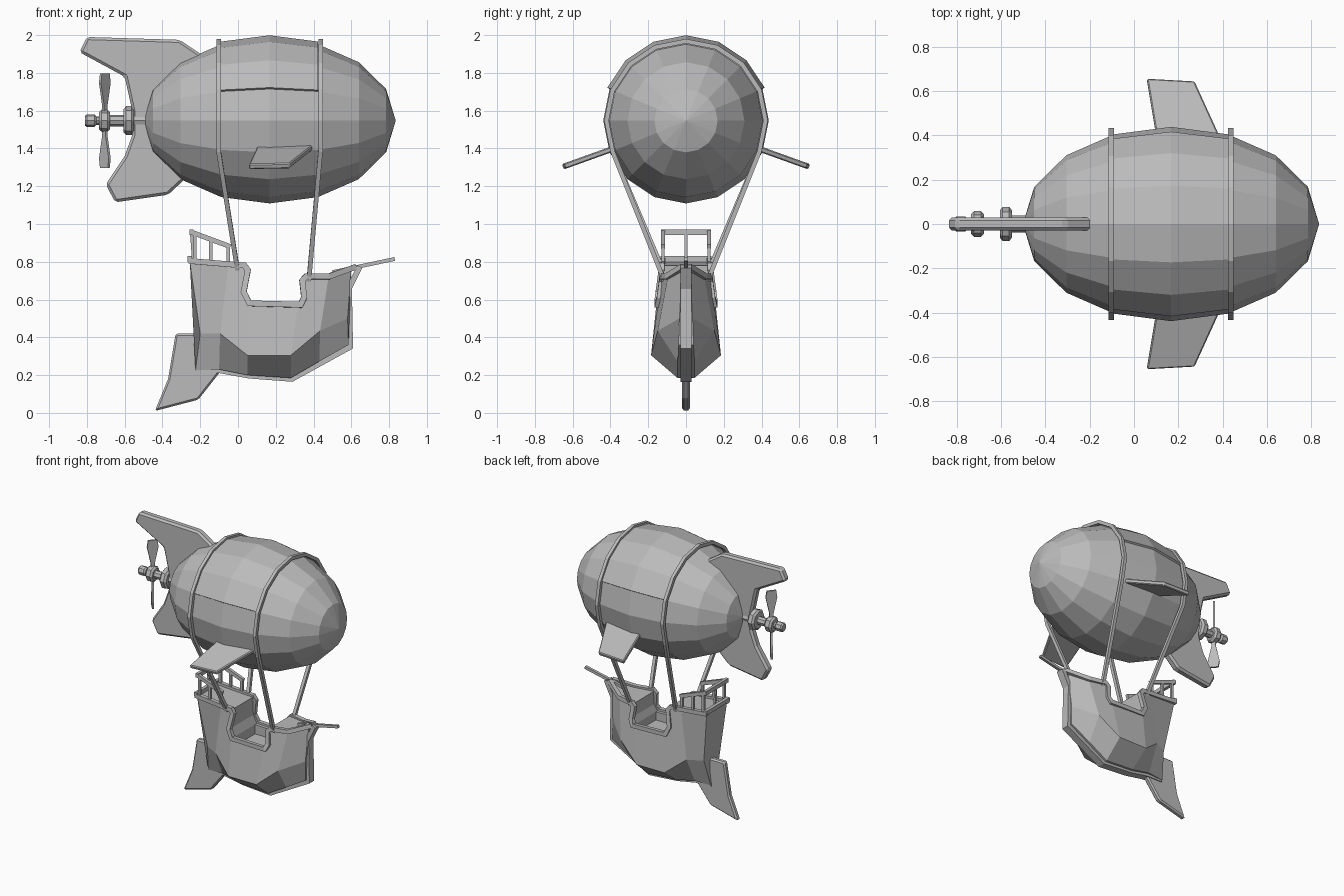
import bpy, bmesh
from math import sin, cos, pi, radians
from mathutils import Vector, Matrix

if "Cube" in bpy.data.objects:
    bpy.data.objects.remove(bpy.data.objects["Cube"])

grey = bpy.data.materials.new("plain_grey")
grey.use_nodes = True
COLOUR = (0.5, 0.5, 0.5, 1)
grey.diffuse_color = COLOUR
grey.node_tree.nodes["Principled BSDF"].inputs["Base Color"].default_value = COLOUR

AXIS_Z = 1.547      # height of the balloon axis
MID_X = 0.167       # middle of the balloon
LENGTH, RADIUS = 0.668, 0.438


def finish(name, bm, bevel=0):
    bmesh.ops.recalc_face_normals(bm, faces=bm.faces)
    mesh = bpy.data.meshes.new(name)
    bm.to_mesh(mesh)
    bm.free()
    mesh.materials.append(grey)
    ob = bpy.data.objects.new(name, mesh)
    bpy.context.collection.objects.link(ob)
    if bevel:
        mod = ob.modifiers.new("bevel", "BEVEL")
        mod.width, mod.segments, mod.limit_method = bevel, 1, "ANGLE"
    return ob


def loft(name, rings, bevel=0):
    """Closed skin through rings of equal point count."""
    bm = bmesh.new()
    loops = [[bm.verts.new(p) for p in ring] for ring in rings]
    n = len(loops[0])
    for a, b in zip(loops, loops[1:]):
        for i in range(n):
            j = (i + 1) % n
            bm.faces.new((a[i], a[j], b[j], b[i]))
    bm.faces.new(loops[0])
    bm.faces.new(loops[-1])
    bmesh.ops.remove_doubles(bm, verts=bm.verts, dist=0.0001)
    return finish(name, bm, bevel)


def revolve(name, profile, sides):
    """Turn an (x, radius) profile around the balloon axis."""
    return loft(name, [[(x, r * sin(2 * pi * i / sides), AXIS_Z + r * cos(2 * pi * i / sides))
                        for i in range(sides)] for x, r in profile])


def slab(name, points, offset, bevel=0):
    """Flat outline given thickness both ways along offset."""
    off = Vector(offset)
    return loft(name, [[Vector(p) - off for p in points], [Vector(p) + off for p in points]], bevel)


def plate(name, outline, half, bevel=0):
    return slab(name, [(x, 0, z) for x, z in outline], (0, half, 0), bevel)


def beam(name, path, width, height, side=(0, 1, 0)):
    """Rectangular bar along a path; width runs along side."""
    pts = [Vector(p) for p in path]
    rings = []
    for i, p in enumerate(pts):
        d0 = (p - pts[max(i - 1, 0)]).normalized()
        d1 = (pts[min(i + 1, len(pts) - 1)] - p).normalized()
        t = (d0 + d1).normalized()
        s = Vector(side)
        s = (s - t * s.dot(t)).normalized()
        stretch = 1 / max(t.dot(d1 if i == 0 else d0), 0.6)
        u = t.cross(s) * height / 2 * stretch
        s = s * width / 2
        rings.append([p + s + u, p - s + u, p - s - u, p + s - u])
    return loft(name, rings)


def flip(points):
    return [(x, -y, z) for x, y, z in points]


# Balloon envelope
revolve("balloon", [(MID_X - LENGTH * cos(pi * k / 8), RADIUS * sin(pi * k / 8))
                    for k in range(9)], 16)

# Padded cover over the top of the balloon
bm = bmesh.new()
rows = []
for k in (3, 4, 5):
    r = RADIUS * sin(pi * k / 8)
    rows.append([bm.verts.new((MID_X - LENGTH * cos(pi * k / 8), r * sin(a * pi / 8),
                               AXIS_Z + r * cos(a * pi / 8))) for a in range(-3, 4)])
for a, b in zip(rows, rows[1:]):
    for i in range(6):
        bm.faces.new((a[i], a[i + 1], b[i + 1], b[i]))
cover = finish("balloon_cover", bm)
solid = cover.modifiers.new("thickness", "SOLIDIFY")
solid.thickness, solid.offset = 0.028, 0

# Straps over the balloon running down to the hull
for name, x, foot_x, foot_z in (("rear_strap", -0.103, 0.0, 0.74),
                                ("front_strap", 0.437, 0.375, 0.7)):
    arc = [(x, 0.421 * sin(a * pi / 8), AXIS_Z + 0.421 * cos(a * pi / 8)) for a in range(-5, 6)]
    beam(name, [(foot_x, -0.115, foot_z)] + arc + [(foot_x, 0.115, foot_z)], 0.024, 0.024, (1, 0, 0))

# Propeller shaft with collars
revolve("propeller_shaft", [(-0.81, 0.026), (-0.8, 0.034), (-0.76, 0.034), (-0.75, 0.022),
                            (-0.735, 0.022), (-0.735, 0.045), (-0.722, 0.058), (-0.69, 0.058),
                            (-0.677, 0.045), (-0.677, 0.03), (-0.605, 0.03), (-0.605, 0.062),
                            (-0.592, 0.077), (-0.563, 0.077), (-0.55, 0.062), (-0.55, 0.038),
                            (-0.4, 0.038)], 8)

# Pitched propeller blades
blade = [(-0.012, 0.03), (-0.014, 0.08), (-0.04, 0.2), (-0.032, 0.25),
         (0.032, 0.25), (0.04, 0.2), (0.014, 0.08), (0.012, 0.03)]
for name, turn in (("upper_blade", 0), ("lower_blade", pi)):
    ob = plate(name, blade, 0.007)
    ob.data.transform(Matrix.Translation((-0.705, 0, AXIS_Z)) @ Matrix.Rotation(turn, 4, "X")
                      @ Matrix.Rotation(radians(50), 4, "Z"))

# Vertical tail fin
plate("tail_fin", [(-0.8, 1.99), (-0.31, 1.975), (-0.19, 1.895), (-0.1, 1.7), (-0.1, 1.4),
                   (-0.3, 1.22), (-0.37, 1.155), (-0.65, 1.115), (-0.7, 1.21), (-0.6, 1.36),
                   (-0.56, 1.47), (-0.56, 1.6), (-0.6, 1.78), (-0.84, 1.91)], 0.03, 0.014)

# Side fins
wing = [(0.11, 0.34, 1.415), (0.41, 0.34, 1.415), (0.273, 0.64, 1.307), (0.058, 0.652, 1.303)]
slab("left_fin", wing, (0, 0.005, 0.014), 0.006)
slab("right_fin", flip(wing), (0, -0.005, 0.014), 0.006)

# Hull: each station gives keel, chine and rail points
stations = [
    ((-0.225, 0.03, 0.225), (-0.2, 0.075, 0.42), (-0.255, 0.12, 0.8)),
    ((-0.1, 0.04, 0.23), (-0.095, 0.13, 0.42), (-0.05, 0.13, 0.785)),
    ((0.05, 0.045, 0.2), (0.05, 0.185, 0.305), (0.055, 0.135, 0.78)),
    ((0.28, 0.045, 0.185), (0.28, 0.185, 0.305), (0.34, 0.13, 0.72)),
    ((0.43, 0.045, 0.272), (0.435, 0.15, 0.435), (0.48, 0.095, 0.725)),
    ((0.585, 0.04, 0.36), (0.58, 0.035, 0.5), (0.6, 0.02, 0.765)),
]
hull = loft("hull", [[g, c, k] + flip([k, c, g]) for k, c, g in stations])

# Open waist cut into the hull, with a sunken deck
waist = [(0.05, 0.9), (0.035, 0.64), (0.06, 0.58), (0.33, 0.57), (0.35, 0.62), (0.335, 0.9)]
cutters = [plate("waist_cutter", waist, 0.3),
           plate("deck_cutter", [(0.06, 0.85), (0.06, 0.51), (0.33, 0.51), (0.33, 0.85)], 0.115)]
for cutter in cutters:
    cutter.hide_render = True
    cutter.hide_set(True)
    mod = hull.modifiers.new("cut", "BOOLEAN")
    mod.object, mod.operation, mod.solver = cutter, "DIFFERENCE", "EXACT"

# Rail trim along the hull edge, and stern railing sides
trim = [(-0.262, 0.122, 0.805), (0.035, 0.128, 0.78), (0.052, 0.13, 0.755), (0.03, 0.146, 0.64),
        (0.06, 0.152, 0.58), (0.33, 0.152, 0.572), (0.35, 0.14, 0.61), (0.34, 0.128, 0.7),
        (0.36, 0.125, 0.722), (0.48, 0.097, 0.722), (0.62, 0.015, 0.772)]
rail = [(-0.25, 0.122, 0.958), (-0.04, 0.122, 0.88)]
for side, mirror in (("left", list), ("right", flip)):
    beam(side + "_trim", mirror(trim), 0.03, 0.03)
    beam(side + "_railing", mirror(rail), 0.022, 0.026)
    for i, x in enumerate((-0.23, -0.145, -0.052)):
        top = 0.95 - 0.37 * (x + 0.23)
        beam(f"{side}_post_{i + 1}", mirror([(x, 0.122, 0.79), (x, 0.122, top)]), 0.018, 0.018)
beam("stern_railing", [(-0.247, -0.132, 0.957), (-0.247, 0.132, 0.957)], 0.022, 0.03, (1, 0, 0))
beam("stern_trim", [(-0.255, -0.135, 0.815), (-0.255, 0.135, 0.815)], 0.025, 0.03, (1, 0, 0))
beam("stern_post", [(-0.235, 0, 0.79), (-0.247, 0, 0.95)], 0.014, 0.014)

# Stem, keel, bowsprit and rudder
beam("keel", [(0.645, 0, 0.775), (0.588, 0, 0.66), (0.594, 0, 0.35), (0.285, 0, 0.18),
              (0.06, 0, 0.197), (-0.1, 0, 0.226), (-0.225, 0, 0.228)], 0.056, 0.03)
beam("bowsprit", [(0.5, 0, 0.745), (0.83, 0, 0.815)], 0.02, 0.02)
plate("rudder", [(-0.33, 0.42), (-0.18, 0.42), (-0.08, 0.24), (-0.1, 0.21), (-0.21, 0.07),
                 (-0.44, 0.01), (-0.37, 0.18)], 0.021, 0.01)
